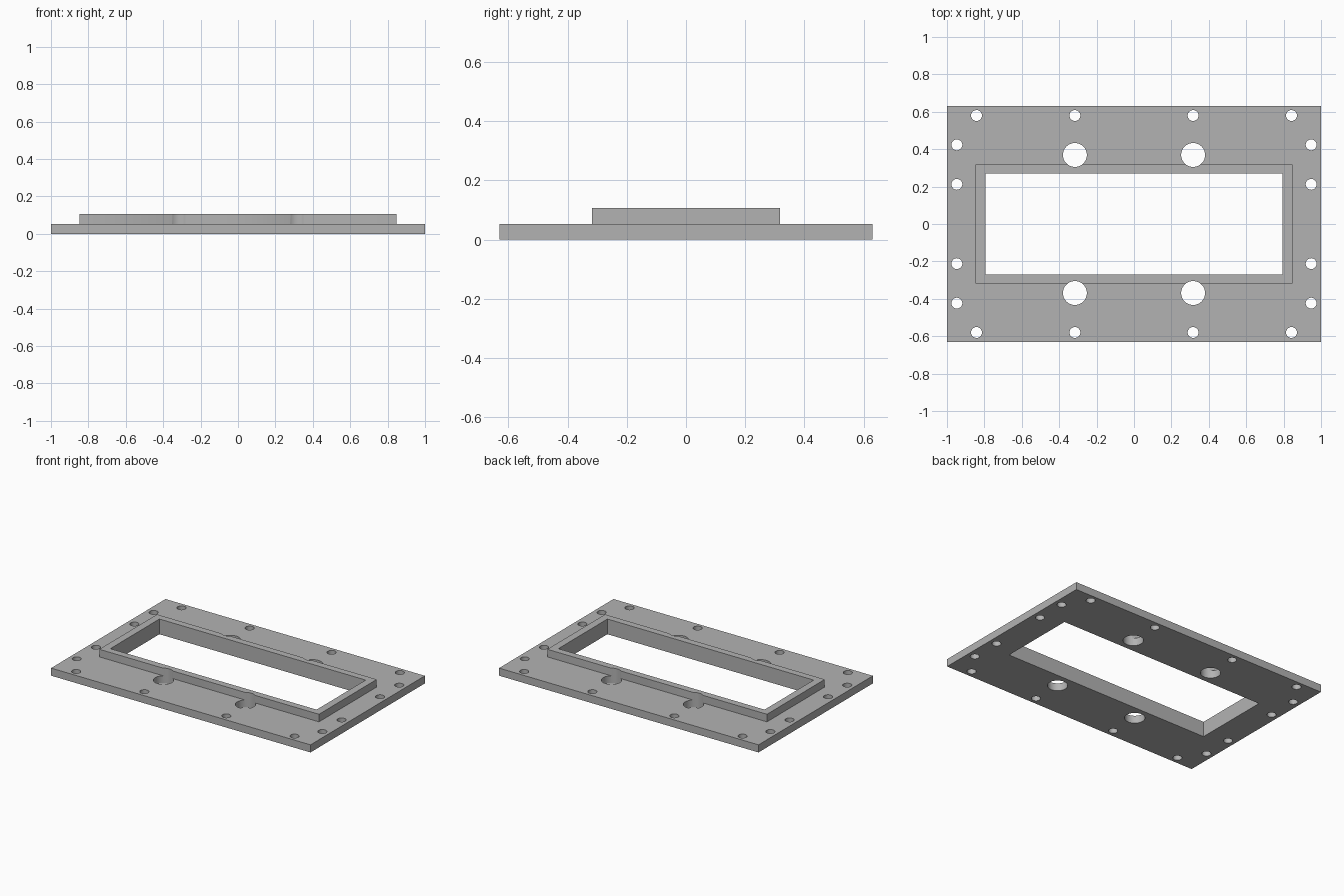
import bpy, bmesh
from mathutils import Matrix

if "Cube" in bpy.data.objects:
    bpy.data.objects.remove(bpy.data.objects["Cube"])

PLATE_TOP, COLLAR_TOP = 0.053, 0.106

grey = bpy.data.materials.new("plain_grey")
grey.use_nodes = True
colour = (0.45, 0.45, 0.45, 1)
grey.diffuse_color = colour
grey.node_tree.nodes["Principled BSDF"].inputs["Base Color"].default_value = colour


def add_box(bm, half_x, half_y, low, high):
    place = Matrix.Translation((0, 0, (low + high) / 2))
    size = Matrix.Diagonal((2 * half_x, 2 * half_y, high - low, 1))
    bmesh.ops.create_cube(bm, size=1, matrix=place @ size)


def add_holes(bm, x, y, radius):
    """Four drill shapes, mirrored in x and y."""
    for sx in (-1, 1):
        for sy in (-1, 1):
            bmesh.ops.create_cone(bm, cap_ends=True, segments=48, radius1=radius,
                                  radius2=radius, depth=1,
                                  matrix=Matrix.Translation((sx * x, sy * y, 0)))


def finish(bm, name):
    mesh = bpy.data.meshes.new(name)
    bm.to_mesh(mesh)
    bm.free()
    mesh.materials.append(grey)
    obj = bpy.data.objects.new(name, mesh)
    bpy.context.collection.objects.link(obj)
    return obj


def combine(target, tool, operation):
    mod = target.modifiers.new(operation.lower(), "BOOLEAN")
    mod.operation, mod.object, mod.solver = operation, tool, "EXACT"
    tool.hide_render = True
    bpy.context.view_layer.objects.active = target
    bpy.ops.object.modifier_apply(modifier=mod.name)
    bpy.data.objects.remove(tool)


# Base plate
bm = bmesh.new()
add_box(bm, 1, 0.63, 0, PLATE_TOP)
plate = finish(bm, "flange_plate")

# Raised collar, sunk into the plate for a clean union
bm = bmesh.new()
add_box(bm, 0.847, 0.318, PLATE_TOP / 2, COLLAR_TOP)
combine(plate, finish(bm, "raised_collar"), "UNION")

# Central window, large holes that notch the collar, small bolt holes
bm = bmesh.new()
add_box(bm, 0.795, 0.27, -0.5, 0.5)
add_holes(bm, 0.316, 0.369, 0.064)
for x, y in ((0.842, 0.58), (0.316, 0.58), (0.947, 0.423), (0.947, 0.212)):
    add_holes(bm, x, y, 0.029)
combine(plate, finish(bm, "openings"), "DIFFERENCE")

# Smooth hole walls, sharp edges
bpy.ops.object.select_all(action="DESELECT")
plate.select_set(True)
bpy.context.view_layer.objects.active = plate
bpy.ops.object.shade_smooth_by_angle(angle=0.6)
